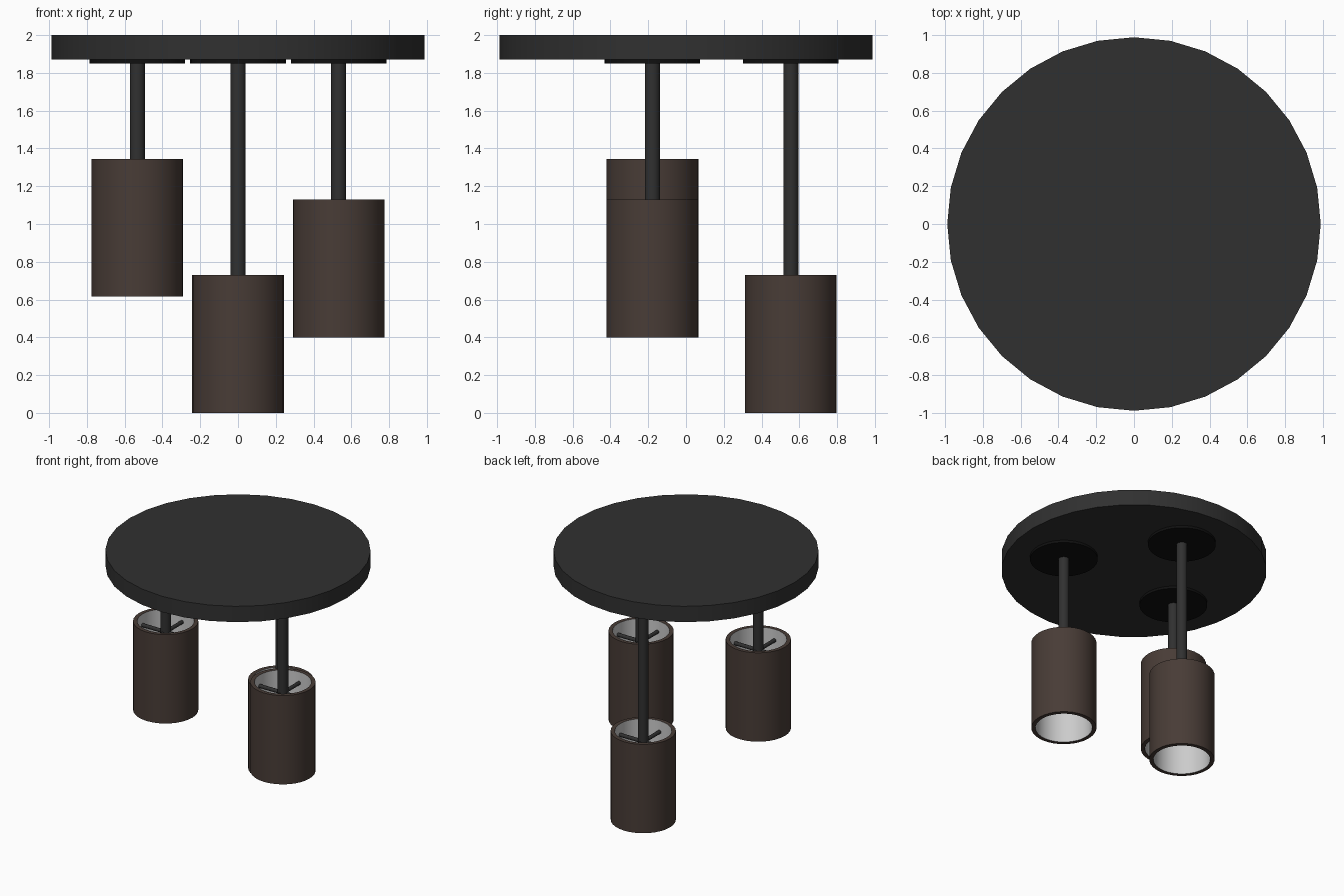
import bpy, bmesh, math
from mathutils import Matrix, Vector

if "Cube" in bpy.data.objects:
    bpy.data.objects.remove(bpy.data.objects["Cube"])


def material(name, r, g, b):
    m = bpy.data.materials.new(name)
    m.diffuse_color = (r, g, b, 1)
    m.use_nodes = True
    m.node_tree.nodes["Principled BSDF"].inputs["Base Color"].default_value = m.diffuse_color
    return m


DARK = material("dark_metal", 0.03, 0.03, 0.03)
BLACK = material("black", 0.005, 0.005, 0.005)
BROWN = material("brown", 0.065, 0.045, 0.037)
LINER = material("light_liner", 0.7, 0.7, 0.7)
SIDES = 32


def finish(bm, name, mats):
    me = bpy.data.meshes.new(name)
    bm.to_mesh(me)
    bm.free()
    ob = bpy.data.objects.new(name, me)
    bpy.context.collection.objects.link(ob)
    for m in mats:
        me.materials.append(m)
    bpy.ops.object.select_all(action='DESELECT')
    ob.select_set(True)
    bpy.context.view_layer.objects.active = ob
    bpy.ops.object.shade_smooth_by_angle(angle=math.radians(35))
    return ob


def add_cylinder(bm, p, q, r, sides=SIDES):
    p, q = Vector(p), Vector(q)
    rot = (q - p).to_track_quat('Z', 'Y').to_matrix().to_4x4()
    bmesh.ops.create_cone(bm, cap_ends=True, segments=sides, radius1=r, radius2=r,
                          depth=(q - p).length,
                          matrix=Matrix.Translation((p + q) / 2) @ rot)


def cylinder(name, p, q, r, mat, sides=SIDES):
    bm = bmesh.new()
    add_cylinder(bm, p, q, r, sides)
    return finish(bm, name, [mat])


def shade(name, x, y, z0, z1, r_out=0.243, r_in=0.212):
    # Closed tube: outer wall and rims brown, inner wall light
    profile = [(r_out, z0), (r_out, z1), (r_in, z1), (r_in, z0)]
    bm = bmesh.new()
    rings = [[bm.verts.new((x + r * math.cos(2 * math.pi * i / SIDES),
                            y + r * math.sin(2 * math.pi * i / SIDES), z))
              for i in range(SIDES)] for r, z in profile]
    for k in range(4):
        a, b = rings[k], rings[(k + 1) % 4]
        for i in range(SIDES):
            j = (i + 1) % SIDES
            f = bm.faces.new((a[i], a[j], b[j], b[i]))
            f.material_index = 1 if k == 2 else 0
    bmesh.ops.recalc_face_normals(bm, faces=bm.faces)
    return finish(bm, name, [BROWN, LINER])


# Ceiling canopy
cylinder("canopy", (0, 0, 1.87), (0, 0, 2.0), 0.988, DARK)

# Pendants: x, y, shade bottom
HEIGHT = 0.73
for label, x, y, z0 in (("left", -0.533, -0.178, 0.615),
                        ("back", 0.0, 0.555, 0.0),
                        ("right", 0.533, -0.178, 0.4)):
    z1 = z0 + HEIGHT
    zc = z1 - 0.09
    cylinder(label + "_ceiling_plate", (x, y, 1.85), (x, y, 1.875), 0.253, BLACK)
    cylinder(label + "_rod", (x, y, zc - 0.015), (x, y, 1.855), 0.04, DARK)
    shade(label + "_shade", x, y, z0, z1)
    # Cross arms holding the shade on the rod
    bm = bmesh.new()
    add_cylinder(bm, (x - 0.215, y, zc), (x + 0.215, y, zc), 0.015, 12)
    add_cylinder(bm, (x, y - 0.215, zc), (x, y + 0.215, zc), 0.015, 12)
    finish(bm, label + "_cross_arms", [DARK])
